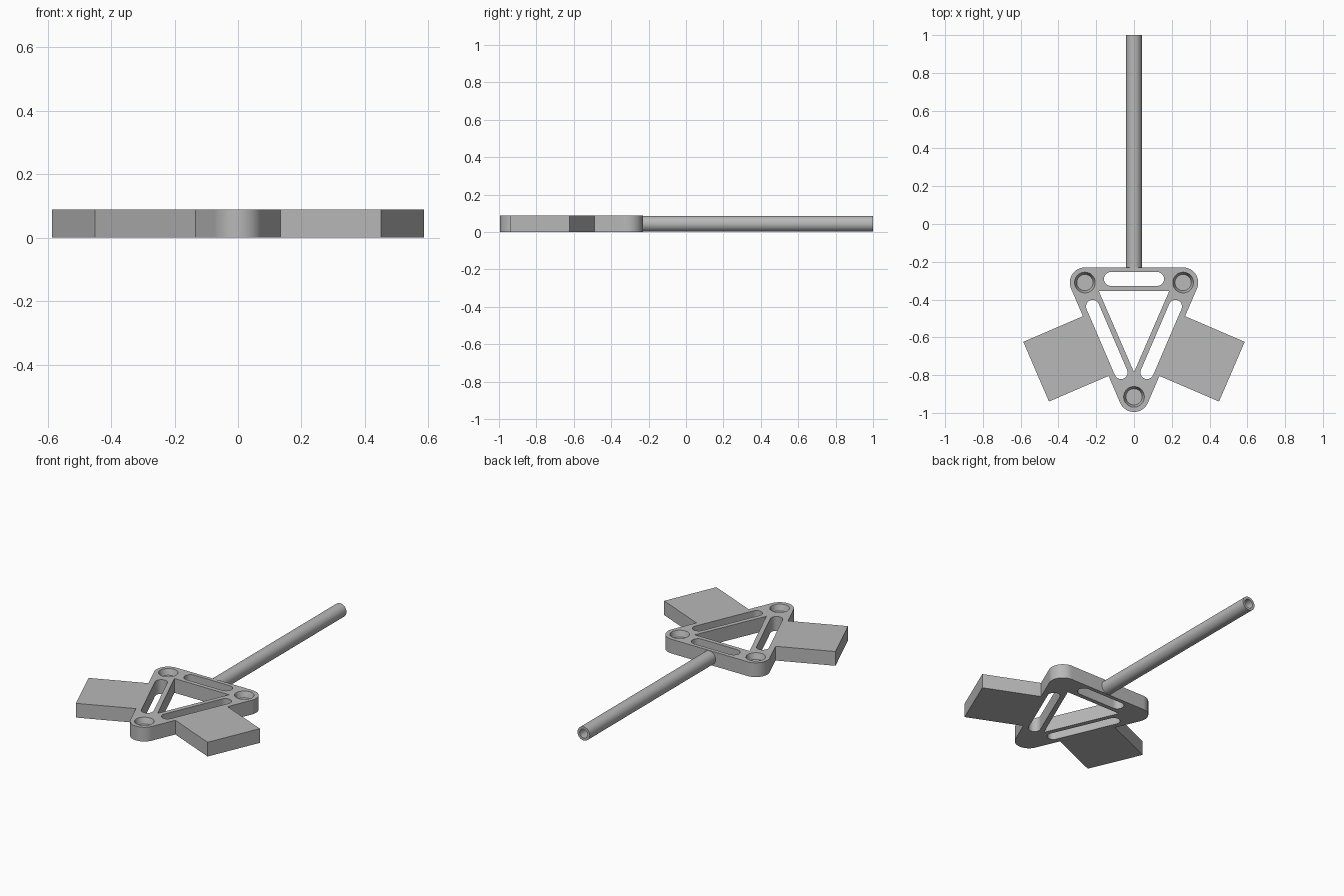
import bpy, bmesh
from math import atan2, cos, sin, pi, tau
from mathutils import Vector

if "Cube" in bpy.data.objects:
    bpy.data.objects.remove(bpy.data.objects["Cube"], do_unlink=True)

HEIGHT = 0.088
grey = bpy.data.materials.new("plain grey")
grey.use_nodes = True
grey.diffuse_color = (0.48, 0.48, 0.48, 1)
grey.node_tree.nodes["Principled BSDF"].inputs["Base Color"].default_value = grey.diffuse_color


def rounded(points, radius, steps=16):
    """Outline at a distance round a counter-clockwise convex set of points."""
    pts = [Vector(p) for p in points]
    outline = []
    for i, p in enumerate(pts):
        before = p - pts[i - 1]
        after = pts[(i + 1) % len(pts)] - p
        start = atan2(before.y, before.x) - pi / 2
        turn = (atan2(after.y, after.x) - pi / 2 - start) % tau
        for k in range(steps + 1):
            a = start + turn * k / steps
            outline.append(p + radius * Vector((cos(a), sin(a))))
    return outline


def circle(centre, radius, steps=40):
    c = Vector(centre)
    return [c + radius * Vector((cos(tau * k / steps), sin(tau * k / steps))) for k in range(steps)]


def solid(name, lower, upper, z0, z1):
    """Closed solid between two matching outlines."""
    bm = bmesh.new()
    a = [bm.verts.new((p[0], p[1], z0)) for p in lower]
    b = [bm.verts.new((p[0], p[1], z1)) for p in upper]
    bm.faces.new(a[::-1])
    bm.faces.new(b)
    for i in range(len(a)):
        j = (i + 1) % len(a)
        bm.faces.new((a[i], a[j], b[j], b[i]))
    bmesh.ops.recalc_face_normals(bm, faces=bm.faces)
    return finish(name, bm)


def finish(name, bm):
    mesh = bpy.data.meshes.new(name)
    bm.to_mesh(mesh)
    bm.free()
    mesh.materials.append(grey)
    obj = bpy.data.objects.new(name, mesh)
    bpy.context.collection.objects.link(obj)
    return obj


def smooth(obj):
    bpy.ops.object.select_all(action="DESELECT")
    bpy.context.view_layer.objects.active = obj
    obj.select_set(True)
    bpy.ops.object.shade_smooth_by_angle(angle=0.5)


# Triangular frame with rounded corners
corners = [Vector((-0.26, -0.31)), Vector((0, -0.915)), Vector((0.26, -0.31))]
outer = rounded(corners, 0.08)
frame = solid("triangular_frame", outer, outer, 0, HEIGHT)

# Openings: centre triangle, three long slots, three shallow tapered sockets
cutters = []


def through_cut(outline):
    cutters.append(solid("opening_cutter", outline, outline, -0.05, HEIGHT + 0.05))


through_cut([(-0.187, -0.354), (0, -0.785), (0.187, -0.354)])
through_cut(rounded([(-0.122, -0.291), (0.122, -0.291)], 0.037))
for side in (-1, 1):
    through_cut(rounded([(side * 0.219, -0.437), (side * 0.069, -0.786)], 0.035))
for c in corners:
    cutters.append(solid("socket_cutter", circle(c, 0.043), circle(c, 0.055), HEIGHT - 0.036, HEIGHT + 0.0005))

for cutter in cutters:
    mod = frame.modifiers.new("opening", "BOOLEAN")
    mod.operation = "DIFFERENCE"
    mod.solver = "EXACT"
    mod.object = cutter
bpy.context.view_layer.update()
cut_mesh = bpy.data.meshes.new_from_object(frame.evaluated_get(bpy.context.evaluated_depsgraph_get()))
frame.modifiers.clear()
frame.data = cut_mesh
for cutter in cutters:
    bpy.data.objects.remove(cutter, do_unlink=True)
smooth(frame)

# Square side plates standing off the two sloping edges
for side, label in ((1, "left"), (-1, "right")):
    near_back = Vector((side * 0.27, -0.488))
    along = (corners[1] - Vector((side * 0.26, -0.31))).normalized() * 0.344
    out = Vector((-along.y * side, along.x * side))
    outline = [near_back, near_back + along, near_back + along + out, near_back + out]
    solid(label + "_side_plate", outline, outline, 0, HEIGHT)

# Hollow round handle
bm = bmesh.new()
rings = []
for radius, y in ((0.042, -0.235), (0.042, 1), (0.027, 1), (0.027, -0.235)):
    rings.append([bm.verts.new((p.x, y, p.y)) for p in circle((0, HEIGHT / 2), radius)])
for i, ring in enumerate(rings):
    following = rings[(i + 1) % len(rings)]
    for k in range(len(ring)):
        n = (k + 1) % len(ring)
        bm.faces.new((ring[k], ring[n], following[n], following[k]))
bmesh.ops.recalc_face_normals(bm, faces=bm.faces)
smooth(finish("tube_handle", bm))
